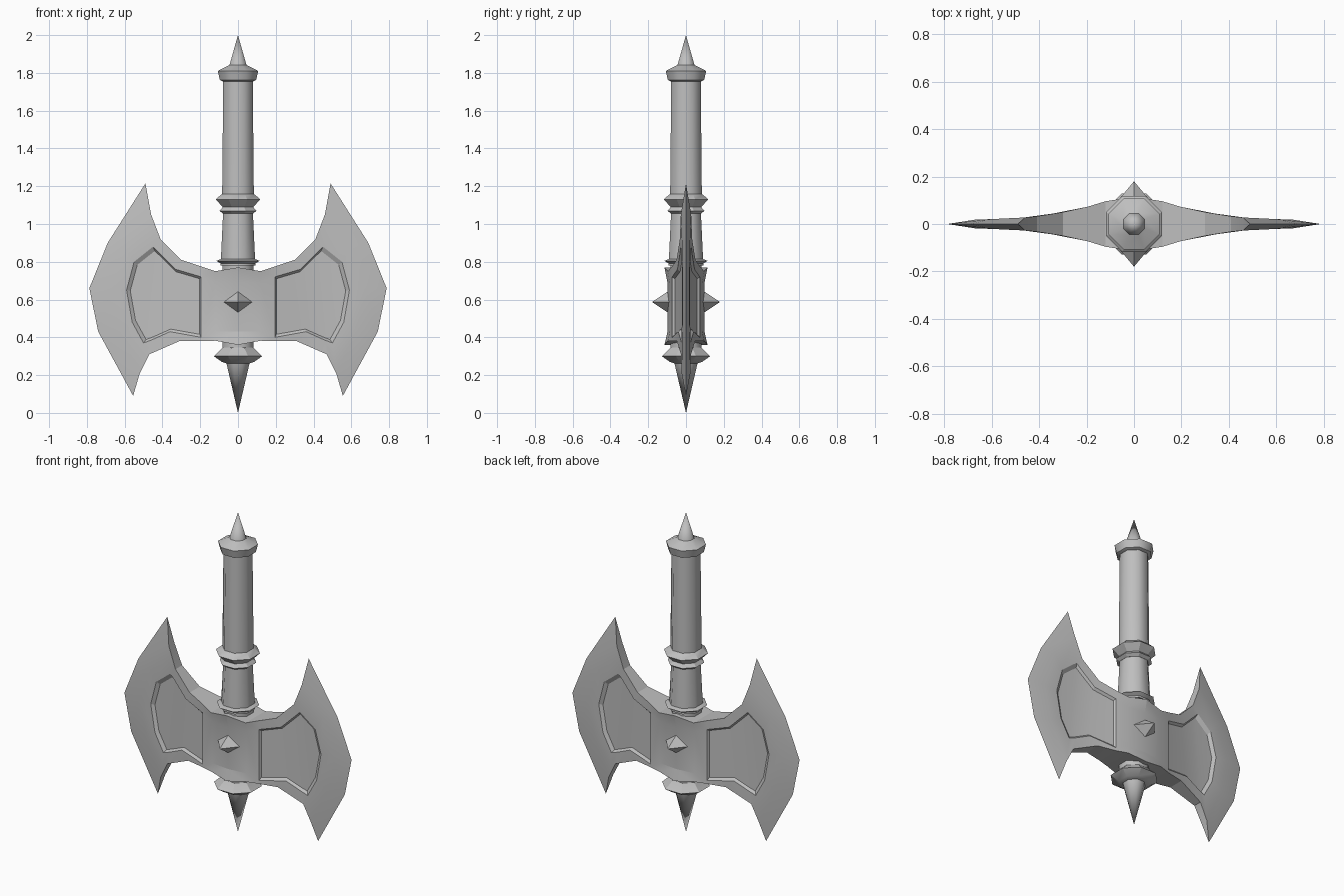
import bpy, bmesh, math
from mathutils import Matrix, Vector

cube = bpy.data.objects.get("Cube")
if cube:
    bpy.data.objects.remove(cube, do_unlink=True)

GREY = (0.52, 0.52, 0.52, 1)
steel = bpy.data.materials.new("grey_steel")
steel.use_nodes = True
steel.diffuse_color = GREY
steel.node_tree.nodes["Principled BSDF"].inputs["Base Color"].default_value = GREY


def finish(bm, name, angle):
    """Turn a bmesh into a shaded object."""
    bmesh.ops.recalc_face_normals(bm, faces=bm.faces)
    mesh = bpy.data.meshes.new(name)
    bm.to_mesh(mesh)
    bm.free()
    mesh.materials.append(steel)
    ob = bpy.data.objects.new(name, mesh)
    bpy.context.collection.objects.link(ob)
    bpy.ops.object.select_all(action='DESELECT')
    ob.select_set(True)
    bpy.context.view_layer.objects.active = ob
    bpy.ops.object.shade_smooth_by_angle(angle=math.radians(angle))
    return ob


def lathe(name, profile, sides=8, angle=50):
    """Spin (half width, z) points into a closed solid with flats facing the axes."""
    bm = bmesh.new()
    rings = []
    for half, z in profile:
        r = half / math.cos(math.pi / sides)
        rings.append([bm.verts.new((r * math.cos((i + .5) * math.tau / sides),
                                    r * math.sin((i + .5) * math.tau / sides), z))
                      for i in range(sides)])
    for a, b in zip(rings, rings[1:]):
        for i in range(sides):
            j = (i + 1) % sides
            bm.faces.new((a[i], a[j], b[j], b[i]))
    bm.faces.new(rings[0])
    bm.faces.new(rings[-1])
    bmesh.ops.remove_doubles(bm, verts=bm.verts, dist=0.0005)
    return finish(bm, name, angle)


# Handle, collars and end spikes
lathe("grip", [(.084, 1.14), (.078, 1.77)])
lathe("neck", [(.092, .78), (.078, 1.08)])
lathe("lower_shaft", [(.083, .32), (.083, .8)])
lathe("pommel_cap", [(.08, 1.755), (.096, 1.762), (.107, 1.81), (.045, 1.842), (.0001, 2)], angle=46)
lathe("upper_collar", [(.08, 1.09), (.09, 1.1), (.118, 1.13), (.09, 1.155), (.08, 1.16)], angle=25)
lathe("thin_collar", [(.08, 1.055), (.098, 1.07), (.08, 1.09)], angle=25)
lathe("neck_ring", [(.09, .79), (.114, .805), (.09, .815)], angle=25)
lathe("lower_collar", [(.06, .262), (.085, .27), (.128, .3), (.086, .34), (.083, .345)], angle=25)
lathe("bottom_spike", [(.0001, 0), (.064, .275)])

# Axe head: one quarter is built, then mirrored across both centre planes
WIDTHS = [(0, .112), (.12, .09), (.195, .073), (.3, .05), (.42, .031), (.5, .024), (.68, .018)]


def thickness(x):
    for (x0, t0), (x1, t1) in zip(WIDTHS, WIDTHS[1:]):
        if x <= x1:
            return t0 + (t1 - t0) * (x - x0) / (x1 - x0)
    return WIDTHS[-1][1]


BODY = [(.195, .775), (.3, .81), (.41, .92), (.46, 1.05), (.6, .88), (.67, .66),
        (.63, .44), (.52, .21), (.47, .31), (.31, .38), (.195, .38)]
PANEL = [(.195, .72), (.33, .76), (.42, .85), (.45, .88), (.55, .8), (.59, .65),
         (.56, .48), (.5, .37), (.46, .385), (.36, .43), (.195, .4)]
EDGE = [(.49, 1.215), (.69, .9), (.787, .66), (.74, .43), (.555, .09)]
LAST = len(BODY) - 1

bm = bmesh.new()


def vert(x, z, y):
    return bm.verts.new((x, -y, z))


body = [vert(x, z, thickness(x)) for x, z in BODY]
panel = [vert(x, z, thickness(x)) for x, z in PANEL]
floor = [vert(.203 + (x - .195) * .93, .6 + (z - .6) * .92, thickness(x) - .014) for x, z in PANEL]
edge = [vert(x, z, 0) for x, z in EDGE]

# Raised rim, sunken panel wall and panel floor
for i in range(LAST):
    bm.faces.new((body[i], body[i + 1], panel[i + 1], panel[i]))
    bm.faces.new((panel[i], panel[i + 1], floor[i + 1], floor[i]))
bm.faces.new((panel[0], panel[LAST], floor[LAST], floor[0]))
for i in range(LAST // 2):
    loop = [floor[i], floor[i + 1], floor[LAST - i - 1], floor[LAST - i]]
    bm.faces.new(list(dict.fromkeys(loop)))

# Sharpened cutting edge
for i in range(len(edge) - 1):
    bm.faces.new((body[i + 3], body[i + 4], edge[i + 1], edge[i]))

# Central socket, flared at top and bottom
middle = [vert(0, z, y) for z, y in ((.77, .114), (.69, .098), (.43, .098), (.36, .114))]
side = [vert(.12, z, y) for z, y in ((.75, .096), (.69, .086), (.43, .086), (.382, .096))]
inner = [body[0], panel[0], panel[LAST], body[LAST]]
for a, b in ((middle, side), (side, inner)):
    for i in range(3):
        bm.faces.new((a[i], a[i + 1], b[i + 1], b[i]))

# Narrow walls along the upper and lower outlines
for outline in ([middle[0], side[0]] + body[:4] + [edge[0]],
                [middle[3], side[3]] + body[:6:-1] + [edge[-1]]):
    centre = [v if abs(v.co.y) < 1e-6 else vert(v.co.x, v.co.z, 0) for v in outline]
    for i in range(len(outline) - 1):
        loop = [outline[i], outline[i + 1], centre[i + 1], centre[i]]
        bm.faces.new(list(dict.fromkeys(loop)))

for axis in 'XY':
    bmesh.ops.mirror(bm, geom=bm.verts[:] + bm.edges[:] + bm.faces[:],
                     axis=axis, merge_dist=0.0005)
bmesh.ops.remove_doubles(bm, verts=bm.verts, dist=0.0005)
finish(bm, "axe_head", 12)

# Pyramid studs on both faces of the socket
for name, sign in (("front_stud", -1), ("back_stud", 1)):
    bm = bmesh.new()
    tip = bm.verts.new((0, sign * .18, .587))
    base = [bm.verts.new((x, sign * .09, .587 + z))
            for x, z in ((.075, 0), (0, .06), (-.075, 0), (0, -.06))]
    for i in range(4):
        bm.faces.new((base[i], base[(i + 1) % 4], tip))
    bm.faces.new(base)
    finish(bm, name, 10)
